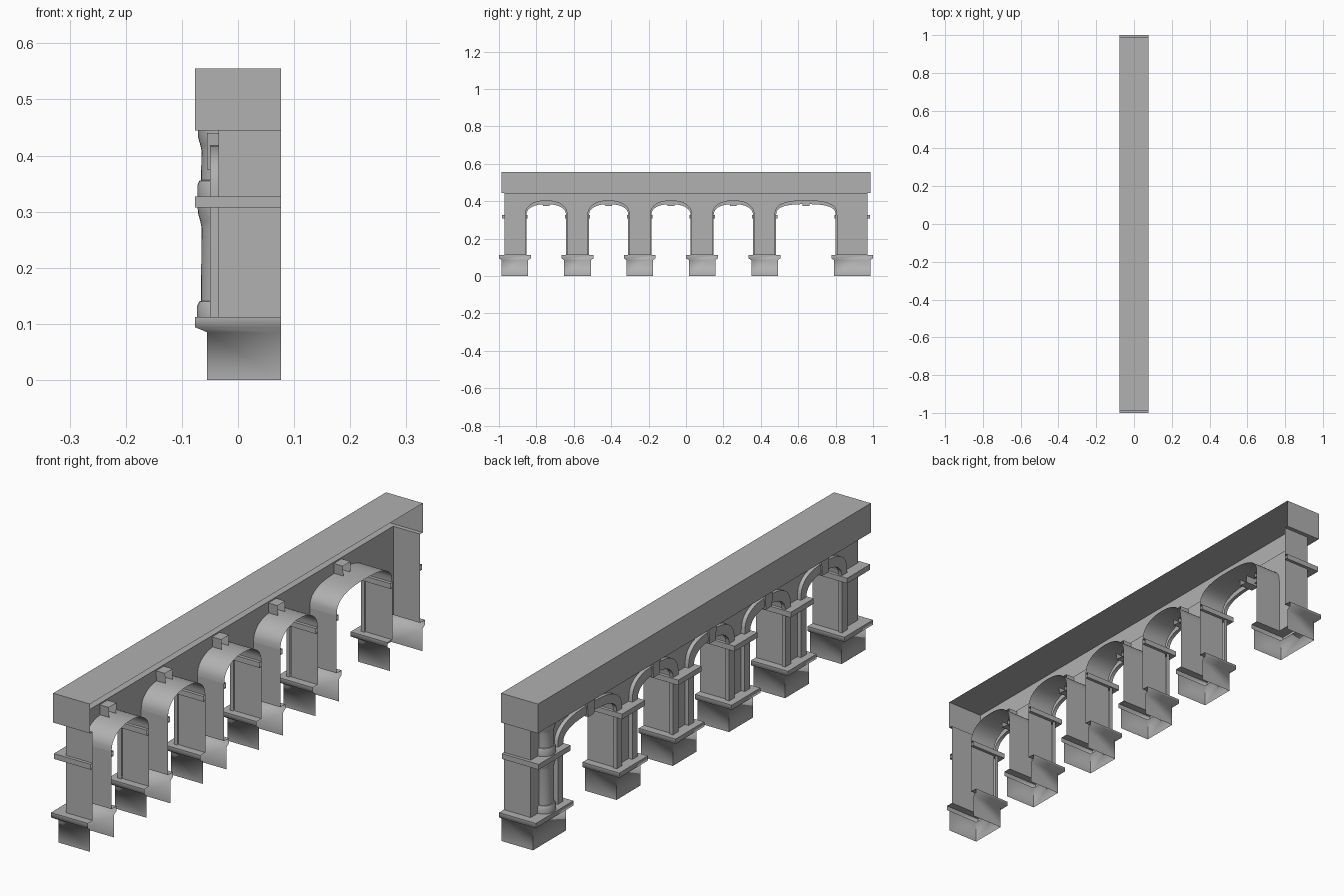
import bpy, bmesh, math
from mathutils import Vector

if "Cube" in bpy.data.objects:
    bpy.data.objects.remove(bpy.data.objects["Cube"])

BACK, WALL, ARCHX, FRONT = 0.0765, -0.035, -0.05, -0.0765
SPRING, CROWN, TOP = 0.327, 0.402, 0.445
# pier bodies as (y start, y end)
PIERS = [(-0.971, -0.859)] + [(c - 0.056, c + 0.056) for c in (-0.580, -0.247, 0.086, 0.420)] + [(0.806, 0.971)]
BAYS = [(PIERS[i][1], PIERS[i + 1][0]) for i in range(5)]

STONE = bpy.data.materials.new("stone_grey")
STONE.diffuse_color = (0.44, 0.44, 0.44, 1)
STONE.use_nodes = True
STONE.node_tree.nodes["Principled BSDF"].inputs["Base Color"].default_value = STONE.diffuse_color


def make(name, faces, facing, smooth=0):
    """Build an object from polygons; facing tells which way most faces look."""
    bm = bmesh.new()
    for f in faces:
        bm.faces.new([bm.verts.new(p) for p in f])
    bmesh.ops.remove_doubles(bm, verts=bm.verts[:], dist=1e-5)
    bmesh.ops.recalc_face_normals(bm, faces=bm.faces[:])
    total = sum((f.normal * f.calc_area() for f in bm.faces), Vector())
    if total.dot(Vector(facing)) < 0:
        bmesh.ops.reverse_faces(bm, faces=bm.faces[:])
    me = bpy.data.meshes.new(name)
    bm.to_mesh(me)
    bm.free()
    me.materials.append(STONE)
    ob = bpy.data.objects.new(name, me)
    bpy.context.collection.objects.link(ob)
    if smooth:
        bpy.ops.object.select_all(action='DESELECT')
        ob.select_set(True)
        bpy.context.view_layer.objects.active = ob
        bpy.ops.object.shade_smooth_by_angle(angle=math.radians(smooth))
    return ob


def bridge(sections):
    """Quads joining successive point rows."""
    return [(a[i], a[i + 1], b[i + 1], b[i])
            for a, b in zip(sections, sections[1:]) for i in range(len(a) - 1)]


def arch(y0, y1, inset=0.0, crown=CROWN, n=20):
    """Flattened arch curve from one springing to the other."""
    c, h = (y0 + y1) / 2, (y1 - y0) / 2 - inset
    e = 2 / (2.25 if h < 0.13 else 2.7)
    pts = []
    for i in range(n + 1):
        a = math.pi * (1 - i / n)
        co, si = math.cos(a), max(0.0, math.sin(a))
        pts.append((c + h * math.copysign(abs(co) ** e, co), SPRING + (crown - SPRING) * si ** e))
    return pts


# piers: open-backed shells with plinth, moulding and shaft, plus an impost band
SHAFT = [(0, -0.055, 0.015), (0.085, -0.055, 0.015), (0.094, FRONT, 0.029), (0.112, FRONT, 0.029),
         (0.112, WALL, 0), (SPRING, WALL, 0)]
IMPOST = [(0.307, WALL, 0), (0.307, FRONT, 0.012), (SPRING, FRONT, 0.012), (SPRING, WALL, 0)]
for i, (y0, y1) in enumerate(PIERS):
    for name, profile in (("pier", SHAFT), ("impost", IMPOST)):
        rows = [[(BACK, y0 - o, z), (x, y0 - o, z), (x, y1 + o, z), (BACK, y1 + o, z)] for z, x, o in profile]
        make(f"{name}_{i + 1}", bridge(rows), (-1, 0, 0), 70)

# spandrel wall over piers and arches, turning the corner at both ends
faces = [[(WALL, a, SPRING), (WALL, b, SPRING), (WALL, b, TOP), (WALL, a, TOP)] for a, b in PIERS]
for a, b in BAYS:
    curve = arch(a, b)
    faces += bridge([[(WALL, y, z) for y, z in curve], [(WALL, y, TOP) for y, z in curve]])
for y in (-0.971, 0.971):
    faces.append([(WALL, y, SPRING), (BACK, y, SPRING), (BACK, y, TOP), (WALL, y, TOP)])
make("spandrel_wall", faces, (-1, 0, 0))

for i, (a, b) in enumerate(BAYS):
    # vault behind each arch
    curve = arch(a, b)
    make(f"vault_{i + 1}", bridge([[(x, y, z) for y, z in curve] for x in (WALL, BACK)]), (0, 0, -1), 35)

    # raised arch band running down the jambs
    inner, outer = arch(a, b, 0.006, 0.384), arch(a, b, -0.026, 0.418)
    inner = [(inner[0][0], 0.112)] + inner + [(inner[-1][0], 0.112)]
    outer = [(outer[0][0], 0.112)] + outer + [(outer[-1][0], 0.112)]
    make(f"arch_band_{i + 1}", bridge([[(WALL, y, z) for y, z in inner],
                                       [(ARCHX, y, z) for y, z in inner],
                                       [(ARCHX, y, z) for y, z in outer],
                                       [(WALL, y, z) for y, z in outer]]), (-1, 0, 0), 35)

    # keystone block through the wall
    c, lo, hi = (a + b) / 2, 0.018, 0.023
    ring = [(c - lo, 0.375), (c + lo, 0.375), (c + hi, 0.44), (c - hi, 0.44)]
    loop = ring + ring[:1]
    faces = bridge([[(x, y, z) for y, z in loop] for x in (-0.055, 0.003)])
    faces.append([(-0.055, y, z) for y, z in ring])
    make(f"keystone_{i + 1}", faces, (-1, 0, 0))

# half-round columns, lower and upper, on the wide end pier
COLUMNS = {
    "lower_column": [(0.112, 0.038), (0.132, 0.038), (0.140, 0.034), (0.141, 0.031), (0.272, 0.030),
                     (0.282, 0.032), (0.296, 0.036), (0.307, 0.037)],
    "upper_column": [(0.327, 0.037), (0.348, 0.037), (0.355, 0.034), (0.356, 0.031), (0.408, 0.030),
                     (0.418, 0.032), (0.432, 0.036), (0.445, 0.036)]}
for name, prof in COLUMNS.items():
    rows = [[(WALL - r * math.sin(math.pi * k / 12), 0.888 - 1.1 * r * math.cos(math.pi * k / 12), z)
             for k in range(13)] for z, r in prof]
    make(name, bridge(rows), (-1, 0, 0), 35)

# top beam: open-backed box with a narrow ledge underneath
E, W, H = 0.987, 0.971, 0.555
rows = [[(BACK, -e, z), (x, -e, z), (x, e, z), (BACK, e, z)]
        for x, e, z in ((WALL, W, TOP), (FRONT, E, TOP), (FRONT, E, H))]
make("top_beam", bridge(rows) + [rows[-1]], (-1, 0, 0))
